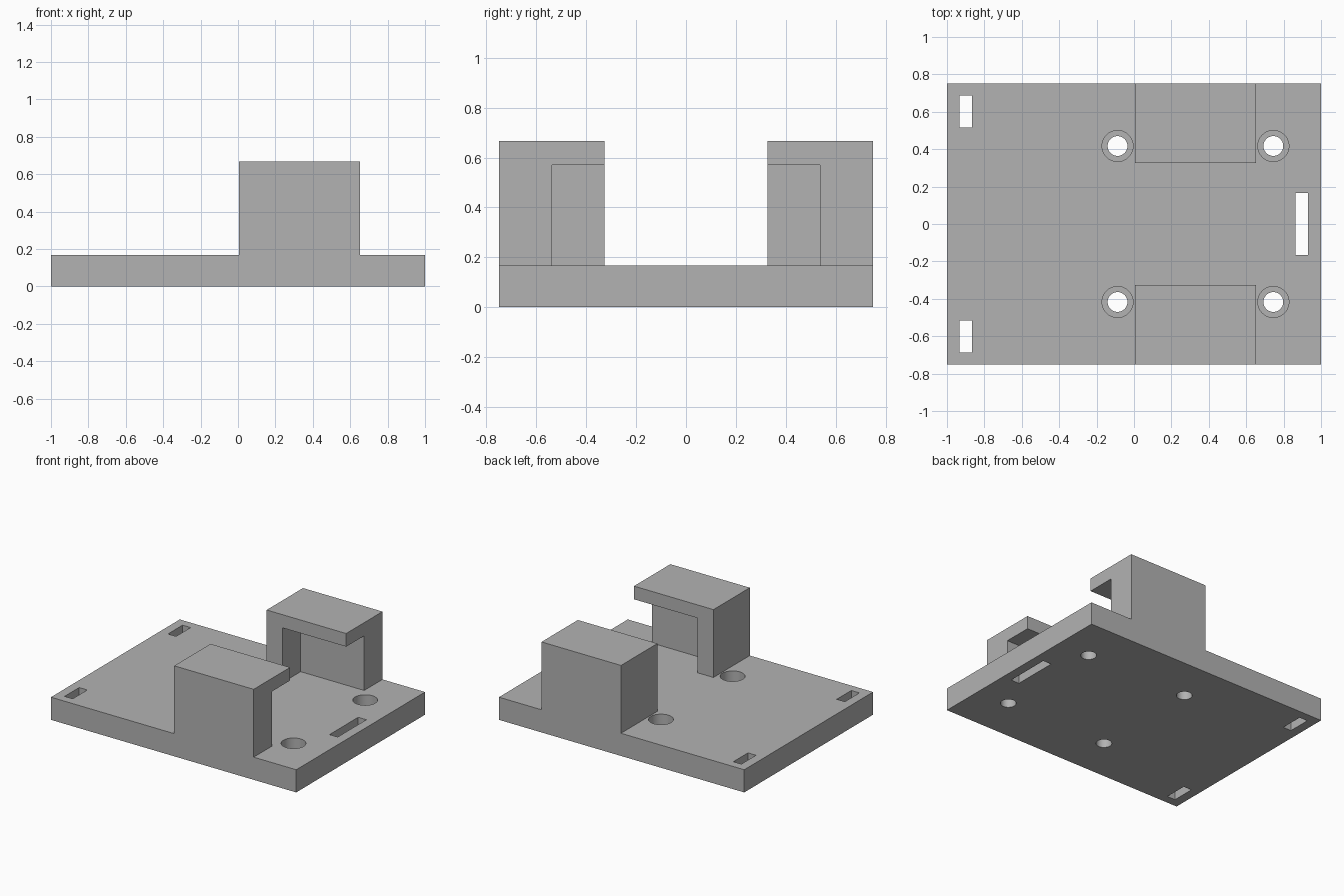
import bpy

cube = bpy.data.objects.get("Cube")
if cube:
    bpy.data.objects.remove(cube, do_unlink=True)

grey = bpy.data.materials.new("plain_grey")
grey.use_nodes = True
COLOUR = (0.45, 0.45, 0.45, 1)
grey.diffuse_color = COLOUR
grey.node_tree.nodes["Principled BSDF"].inputs["Base Color"].default_value = COLOUR

PLATE_TOP = 0.167
HALF_DEPTH = 0.75


def finish(name):
    ob = bpy.context.object
    ob.name = name
    ob.data.materials.append(grey)
    return ob


def box(name, x, y, z):
    """Box from (min, max) ranges on each axis."""
    spans = (x, y, z)
    bpy.ops.mesh.primitive_cube_add(size=1, location=[(a + b) / 2 for a, b in spans])
    bpy.context.object.scale = [b - a for a, b in spans]
    bpy.ops.object.transform_apply(location=True, rotation=False, scale=True)
    return finish(name)


def cylinder(name, x, y, radius, z):
    bpy.ops.mesh.primitive_cylinder_add(vertices=48, radius=radius, depth=z[1] - z[0],
                                        location=(x, y, (z[0] + z[1]) / 2))
    return finish(name)


def cut(target, cutter):
    """Subtract the cutter from the target, then discard it."""
    cutter.hide_render = True
    mod = target.modifiers.new("cut", 'BOOLEAN')
    mod.operation = 'DIFFERENCE'
    mod.solver = 'EXACT'
    mod.object = cutter
    bpy.ops.object.select_all(action='DESELECT')
    bpy.context.view_layer.objects.active = target
    target.select_set(True)
    bpy.ops.object.modifier_apply(modifier=mod.name)
    bpy.data.objects.remove(cutter, do_unlink=True)


# Base plate
plate = box("base_plate", (-1, 1), (-HALF_DEPTH, HALF_DEPTH), (0, PLATE_TOP))

# Strap slots: two short ones at one end, a long one at the other
THROUGH = (-0.1, 0.3)
for y in ((0.517, 0.687), (-0.687, -0.517)):
    cut(plate, box("slot_cutter", (-0.933, -0.867), y, THROUGH))
cut(plate, box("slot_cutter", (0.863, 0.93), (-0.167, 0.167), THROUGH))

# Screw holes with counterbores
for x in (-0.088, 0.745):
    for y in (-0.417, 0.417):
        cut(plate, cylinder("bore_cutter", x, y, 0.083, (0.067, 0.3)))
        cut(plate, cylinder("hole_cutter", x, y, 0.053, THROUGH))

# Clamp brackets, hollowed on the inner side and open towards +x
for name, side in (("back_bracket", 1), ("front_bracket", -1)):
    def span(a, b):
        return tuple(sorted((a * side, b * side)))
    bracket = box(name, (0.005, 0.653), span(0.327, HALF_DEPTH), (PLATE_TOP, 0.667))
    cut(bracket, box("pocket_cutter", (0.135, 0.8), span(0.2, 0.537), (0.05, 0.57)))

# Smooth hole walls, sharp edges elsewhere
bpy.ops.object.select_all(action='DESELECT')
plate.select_set(True)
bpy.context.view_layer.objects.active = plate
bpy.ops.object.shade_smooth_by_angle()
